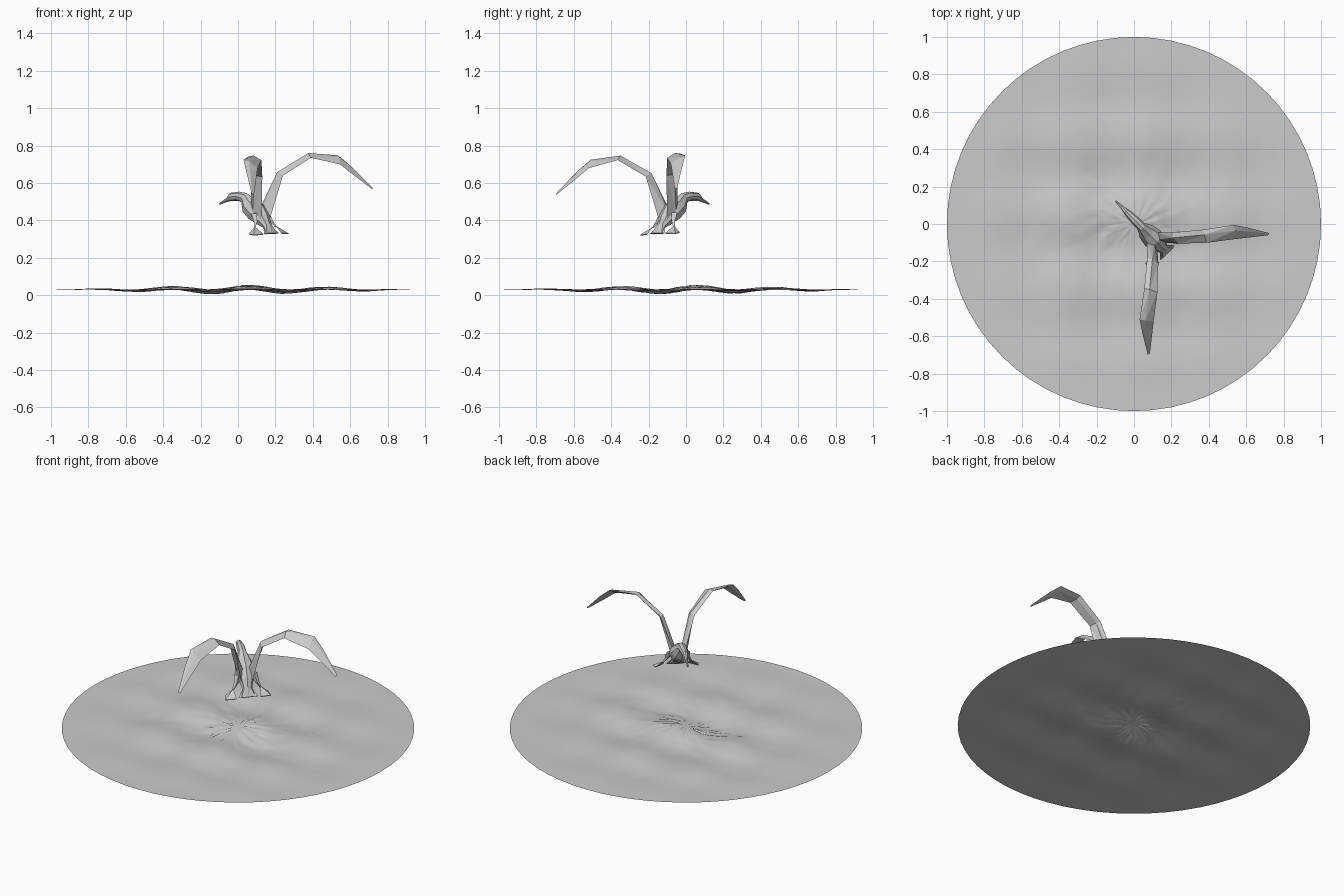
import bpy, math, random
from mathutils import Vector

if "Cube" in bpy.data.objects:
    bpy.data.objects.remove(bpy.data.objects["Cube"])

random.seed(4)
R2 = math.sqrt(0.5)
grey = bpy.data.materials.new("stone grey")
grey.diffuse_color = (0.6, 0.6, 0.6, 1)
grey.use_nodes = True
grey.node_tree.nodes["Principled BSDF"].inputs["Base Color"].default_value = grey.diffuse_color


def place(u, v, z):
    """Bird space (sideways, forward, up) to world, with a slight bank."""
    return (0.0125 + R2 * (u - v), 0.0125 + R2 * (u + v), z + 0.033 * u)


def to_bird(x, y, z):
    u = R2 * (x + y - 0.025)
    return Vector((u, R2 * (y - x), z - 0.033 * u))


def add_mesh(name, verts, faces):
    me = bpy.data.meshes.new(name)
    me.from_pydata(verts, [], faces)
    me.materials.append(grey)
    ob = bpy.data.objects.new(name, me)
    bpy.context.collection.objects.link(ob)
    return ob


def loft(name, rings, side=1):
    """Skin closed rings given in bird space, capped at both ends."""
    n = len(rings[0])
    verts = [place(side * p[0], p[1], p[2]) for r in rings for p in r]
    faces = [tuple(range(n))[::-1]]
    for i in range(len(rings) - 1):
        for j in range(n):
            k = (j + 1) % n
            faces.append((i*n + j, i*n + k, (i+1)*n + k, (i+1)*n + j))
    faces.append(tuple(range((len(rings) - 1) * n, len(rings) * n)))
    ob = add_mesh(name, verts, faces)
    import bmesh
    bm = bmesh.new()
    bm.from_mesh(ob.data)
    bmesh.ops.recalc_face_normals(bm, faces=bm.faces)
    bmesh.ops.triangulate(bm, faces=bm.faces)
    bm.to_mesh(ob.data)
    bm.free()
    return ob


# Rippled water disc: waves fade out to a level rim
SEG, RINGS = 64, 18


def wave(x, y):
    fade = min(1, 1.25 * (1 - math.hypot(x, y)))
    w = math.cos(15 * (x - 0.06)) + math.cos(15 * (y - 0.06))
    return 0.03 + fade * (0.012 * w + random.uniform(-0.003, 0.003))


verts = [(0, 0, wave(0, 0))]
for i in range(1, RINGS + 1):
    for j in range(SEG):
        rim = i == RINGS
        r = i / RINGS + (0 if rim else random.uniform(-0.012, 0.012))
        a = 2 * math.pi * (j + (0 if rim else random.uniform(-0.25, 0.25))) / SEG
        x, y = r * math.cos(a), r * math.sin(a)
        verts.append((x, y, wave(x, y)))
faces = []
for j in range(SEG):
    k = (j + 1) % SEG
    faces.append((0, 1 + j, 1 + k))
    for i in range(RINGS - 1):
        a, b = 1 + i * SEG, 1 + (i + 1) * SEG
        faces += [(a + j, b + j, b + k), (a + j, b + k, a + k)]
water = add_mesh("water", verts, faces)
water.data.shade_smooth()

# Body from beak to tail: forward, height, half width, half depth
spine = [(0.157, 0.488, 0.004, 0.004), (0.095, 0.512, 0.011, 0.012),
         (0.072, 0.526, 0.017, 0.022), (0.01, 0.529, 0.024, 0.025),
         (-0.035, 0.52, 0.025, 0.03), (-0.075, 0.475, 0.048, 0.05),
         (-0.125, 0.445, 0.058, 0.058), (-0.17, 0.405, 0.042, 0.042),
         (-0.205, 0.37, 0.028, 0.02), (-0.235, 0.33, 0.056, 0.006)]
rings = []
for i, (v, z, w, h) in enumerate(spine):
    a, b = spine[max(i - 1, 0)], spine[min(i + 1, len(spine) - 1)]
    t = Vector((b[0] - a[0], b[1] - a[1])).normalized()
    ring = []
    for j in range(8):
        c, s = math.cos(j * math.pi / 4), math.sin(j * math.pi / 4)
        ring.append((w * c, v - t.y * h * s, z + t.x * h * s))
    rings.append(ring)
loft("body", rings)

# Wing stations: leading edge, trailing edge, thickness
stations = [((0.12, -0.045, 0.47), (0.165, -0.10, 0.39), 0.024),
            ((0.21, -0.045, 0.655), (0.24, -0.105, 0.64), 0.016),
            ((0.37, -0.03, 0.757), (0.39, -0.10, 0.735), 0.012),
            ((0.535, -0.005, 0.748), (0.545, -0.08, 0.70), 0.009),
            ((0.61, -0.02, 0.685), (0.615, -0.072, 0.645), 0.006),
            ((0.722, -0.048, 0.572), (0.718, -0.06, 0.567), 0.001)]
mids = [(to_bird(*a) + to_bird(*b)) / 2 for a, b, _ in stations]
wing = []
for i, (lead, trail, thick) in enumerate(stations):
    a, b = to_bird(*lead), to_bird(*trail)
    span = mids[min(i + 1, len(mids) - 1)] - mids[max(i - 1, 0)]
    n = span.cross(a - b).normalized() * thick
    crest = a.lerp(b, 0.35)
    wing.append([a, crest + n, b, crest - n * 0.6])

# Legs and webbed feet
leg = []
for u, v, z, r in [(0.045, -0.15, 0.44, 0.022), (0.06, -0.175, 0.395, 0.013),
                   (0.08, -0.188, 0.362, 0.006)]:
    leg.append([(u + r, v, z), (u, v + r, z), (u - r, v, z), (u, v - r, z)])
toes = [(0.124, -0.19, 0.334), (0.132, -0.232, 0.327), (0.068, -0.242, 0.33)]
ankle = Vector((0.078, -0.187, 0.37))
foot_top = [ankle.lerp(Vector(t), 0.06) for t in toes]
foot = [foot_top, toes, [(u, v, z - 0.004) for u, v, z in toes]]

for side, label in ((1, "right"), (-1, "left")):
    loft(label + "_wing", wing, side)
    loft(label + "_leg", leg, side)
    loft(label + "_foot", foot, side)
